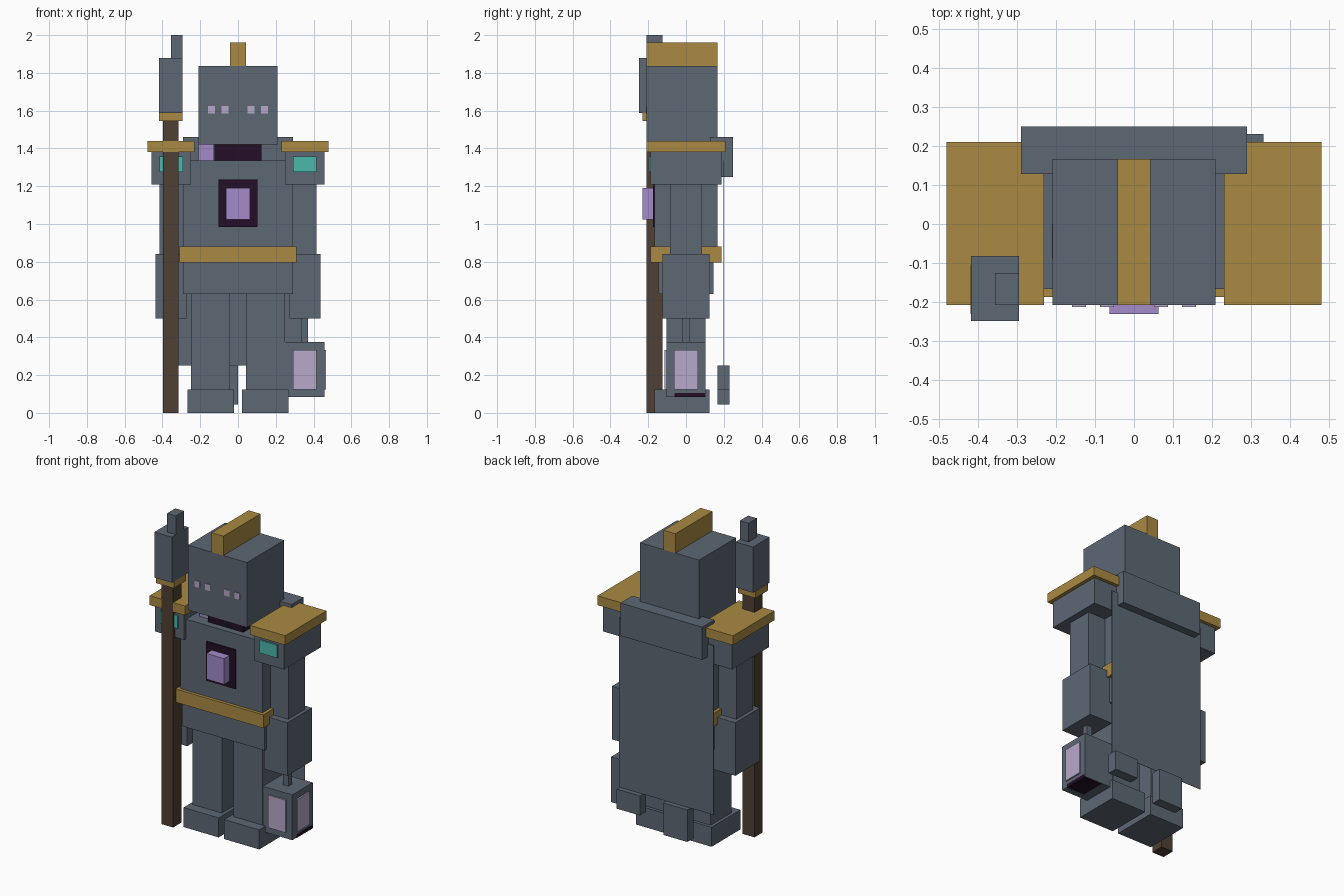
import bpy, bmesh


def colour(name, r, g, b):
    """Make a material from 0-255 sRGB values."""
    lin = [((c / 255 + 0.055) / 1.055) ** 2.4 for c in (r, g, b)]
    m = bpy.data.materials.new(name)
    m.diffuse_color = (*lin, 1)
    return m


STONE = colour("slate_grey", 93, 104, 116)
GOLD = colour("old_gold", 170, 138, 67)
WOOD = colour("dark_wood", 80, 64, 51)
DARK = colour("dark_plum", 36, 15, 38)
PURPLE = colour("purple", 163, 139, 202)
LILAC = colour("pale_lilac", 184, 169, 203)
TEAL = colour("teal", 74, 184, 172)


def box(name, mat, x, y, z):
    """Box from (min, max) ranges on each axis."""
    bm = bmesh.new()
    bmesh.ops.create_cube(bm, size=1)
    for v in bm.verts:
        v.co = [r[0] if c < 0 else r[1] for c, r in zip(v.co, (x, y, z))]
    me = bpy.data.meshes.new(name)
    bm.to_mesh(me)
    bm.free()
    me.materials.append(mat)
    ob = bpy.data.objects.new(name, me)
    bpy.context.collection.objects.link(ob)
    return ob


def pair(name, mat, x, y, z):
    """The same box on both sides of the body."""
    box("right_" + name, mat, x, y, z)
    box("left_" + name, mat, (-x[1], -x[0]), y, z)


# Legs and feet
pair("foot", STONE, (0.02, 0.268), (-0.168, 0.124), (0, 0.125))
pair("leg", STONE, (0.042, 0.248), (-0.104, 0.104), (0.125, 0.63))

# Body
box("hips", STONE, (-0.29, 0.29), (-0.145, 0.145), (0.63, 0.84))
box("torso", STONE, (-0.29, 0.29), (-0.167, 0.167), (0.84, 1.335))
box("belt", GOLD, (-0.31, 0.31), (-0.187, 0.187), (0.795, 0.88))
box("chest_panel", DARK, (-0.104, 0.104), (-0.176, -0.167), (0.985, 1.235))
box("chest_gem", PURPLE, (-0.063, 0.063), (-0.23, -0.176), (1.025, 1.19))
box("neck", DARK, (-0.125, 0.125), (-0.125, 0.125), (1.335, 1.42))
box("neck_gem", PURPLE, (-0.21, -0.127), (-0.09, 0.0), (1.335, 1.42))

# Head, crest and four eyes
box("head", STONE, (-0.209, 0.209), (-0.208, 0.167), (1.42, 1.836))
box("crest", GOLD, (-0.042, 0.042), (-0.208, 0.167), (1.836, 1.96))
for cx in (0.069, 0.141):
    pair("eye", LILAC, (cx - 0.018, cx + 0.018), (-0.212, -0.207), (1.585, 1.625))

# Arms and shoulder armour
pair("upper_arm", STONE, (0.29, 0.415), (-0.084, 0.084), (0.84, 1.21))
pair("forearm", STONE, (0.272, 0.437), (-0.125, 0.125), (0.5, 0.84))
pair("shoulder_block", STONE, (0.25, 0.457), (-0.188, 0.188), (1.21, 1.38))
pair("shoulder_plate", GOLD, (0.23, 0.48), (-0.208, 0.21), (1.38, 1.44))
pair("shoulder_gem", TEAL, (0.29, 0.415), (-0.197, -0.188), (1.275, 1.357))

# Cape: thin sheet, thick collar and ragged ends
box("cape", STONE, (-0.335, 0.335), (0.197, 0.199), (0.25, 1.335))
box("cape_collar", STONE, (-0.29, 0.29), (0.128, 0.25), (1.25, 1.46))
box("short_cape_end", STONE, (0.165, 0.332), (0.167, 0.23), (0.125, 0.25))
box("long_cape_end", STONE, (-0.17, 0.0), (0.167, 0.23), (0.045, 0.25))

# Lantern hanging from the right hand
box("lantern_handle", STONE, (0.333, 0.371), (-0.02, 0.018), (0.375, 0.5))
box("lantern", STONE, (0.25, 0.457), (-0.104, 0.104), (0.085, 0.375))
box("lantern_front_pane", LILAC, (0.29, 0.415), (-0.113, -0.104), (0.125, 0.333))
box("lantern_side_pane", LILAC, (0.457, 0.466), (-0.063, 0.063), (0.125, 0.333))
box("lantern_base", DARK, (0.33, 0.458), (-0.06, 0.1), (0.083, 0.105))

# Staff held in the left hand
box("staff_pole", WOOD, (-0.398, -0.314), (-0.208, -0.125), (0, 1.55))
box("staff_collar", GOLD, (-0.419, -0.294), (-0.23, -0.104), (1.545, 1.588))
box("staff_head", STONE, (-0.417, -0.294), (-0.249, -0.082), (1.588, 1.88))
box("staff_tip", STONE, (-0.356, -0.294), (-0.208, -0.125), (1.88, 2.0))
